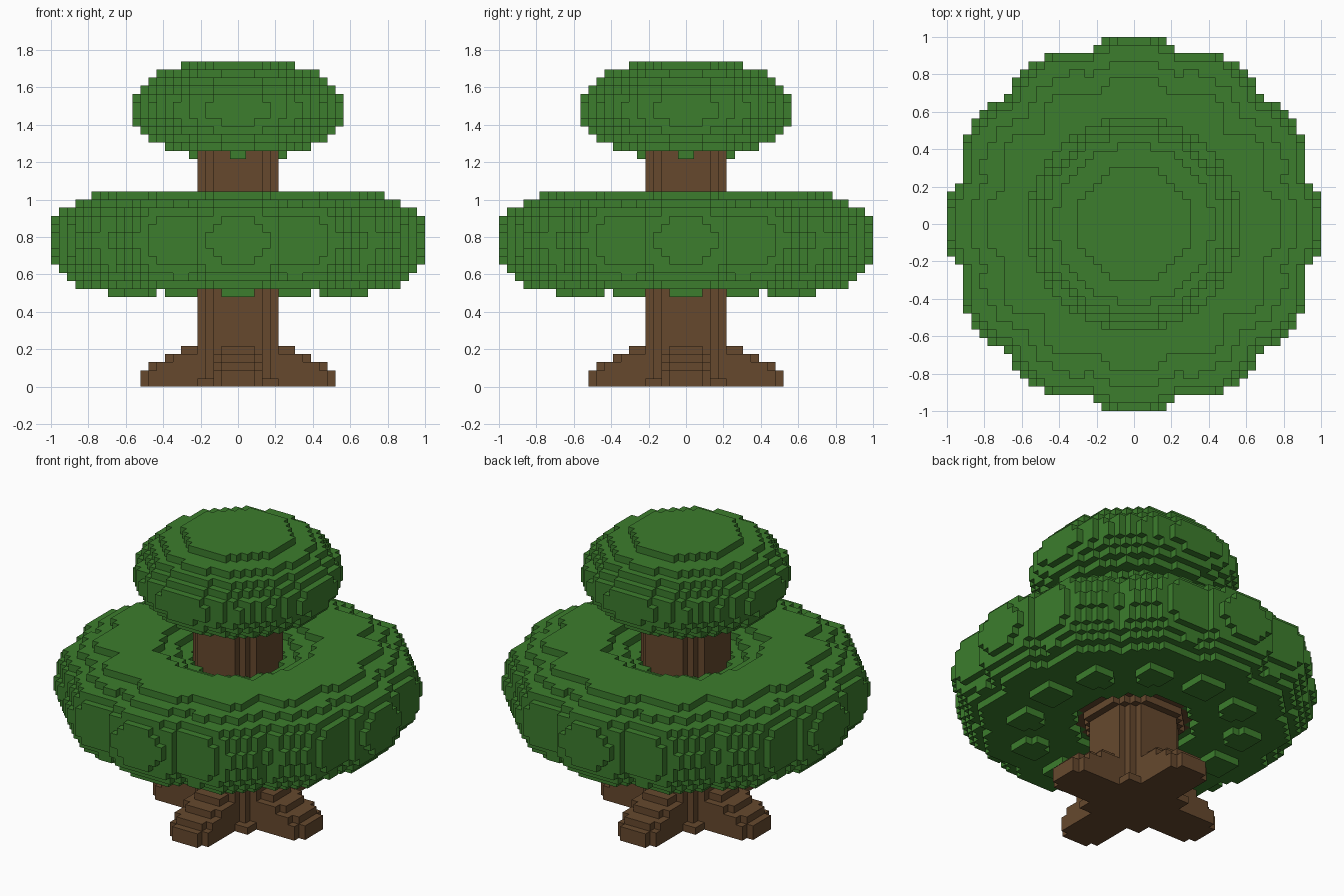
import bpy, bmesh, math
from mathutils import Vector

cube = bpy.data.objects.get("Cube")
if cube:
    bpy.data.objects.remove(cube, do_unlink=True)

V = 2 / 46  # edge of one block


def material(name, rgb):
    m = bpy.data.materials.new(name)
    m.use_nodes = True
    m.diffuse_color = (*rgb, 1)
    m.node_tree.nodes["Principled BSDF"].inputs["Base Color"].default_value = (*rgb, 1)
    return m


def disc(layer, radius, cx=0, cy=0):
    """Blocks of one layer whose centres lie within a circle."""
    span = range(-24, 24)
    return {(x, y, layer) for x in span for y in span
            if math.hypot(x + .5 - cx, y + .5 - cy) <= radius}


def build(name, blocks, mat):
    """Mesh only the exposed sides of a set of blocks."""
    bm = bmesh.new()
    verts = {}

    def vert(p):
        if p not in verts:
            verts[p] = bm.verts.new(Vector(p) * V)
        return verts[p]

    for block in sorted(blocks):
        for axis in range(3):
            u, w = (axis + 1) % 3, (axis + 2) % 3
            for side in (0, 1):
                near = list(block)
                near[axis] += 2 * side - 1
                if tuple(near) in blocks:
                    continue
                ring = []
                for a, b in ((0, 0), (1, 0), (1, 1), (0, 1)):
                    p = list(block)
                    p[axis] += side
                    p[u] += a
                    p[w] += b
                    ring.append(vert(tuple(p)))
                bm.faces.new(ring if side else ring[::-1])
    mesh = bpy.data.meshes.new(name)
    bm.to_mesh(mesh)
    bm.free()
    mesh.materials.append(mat)
    obj = bpy.data.objects.new(name, mesh)
    bpy.context.collection.objects.link(obj)


bark = material("bark brown", (.133, .066, .027))
leaf = material("leaf green", (.045, .205, .026))

# Trunk column with a flared collar under the lower crown
trunk = set()
for layer in range(30):
    trunk |= disc(layer, 5.2)
for step, layer in enumerate((12, 13, 14)):
    trunk |= disc(layer, 6.2 + step)

# Four stepped roots along the axes, rounded at the tips
roots = disc(0, 6.4)
for layer, length in enumerate((12, 12, 11, 9, 7)):
    for d in range(length):
        half = 2 if d == length - 1 or layer == 4 else 3
        for s in range(-half, half):
            roots |= {(d, s, layer), (-1 - d, s, layer),
                      (s, d, layer), (s, -1 - d, layer)}
trunk |= roots

# Lower crown: a ring of twelve rounded leaf clumps
lower = set()
lower_radii = (2.2, 6.2, 7.4, 8.3, 8.8, 9.1, 9.3, 9.3, 9.1, 8.8, 8.2, 6.4, 4.4)
for i in range(12):
    a = math.radians(30 * i)
    for k, r in enumerate(lower_radii):
        lower |= disc(11 + k, r, 14 * math.cos(a), 14 * math.sin(a))

# Upper crown: one flattened ball
upper = set()
upper_radii = (5.6, 8.8, 10.7, 11.8, 12.7, 13, 13, 12.8, 12, 11, 9.8, 7)
for k, r in enumerate(upper_radii):
    upper |= disc(28 + k, r)

build("trunk_and_roots", trunk, bark)
build("lower_crown", lower - trunk, leaf)
build("upper_crown", upper - trunk, leaf)
